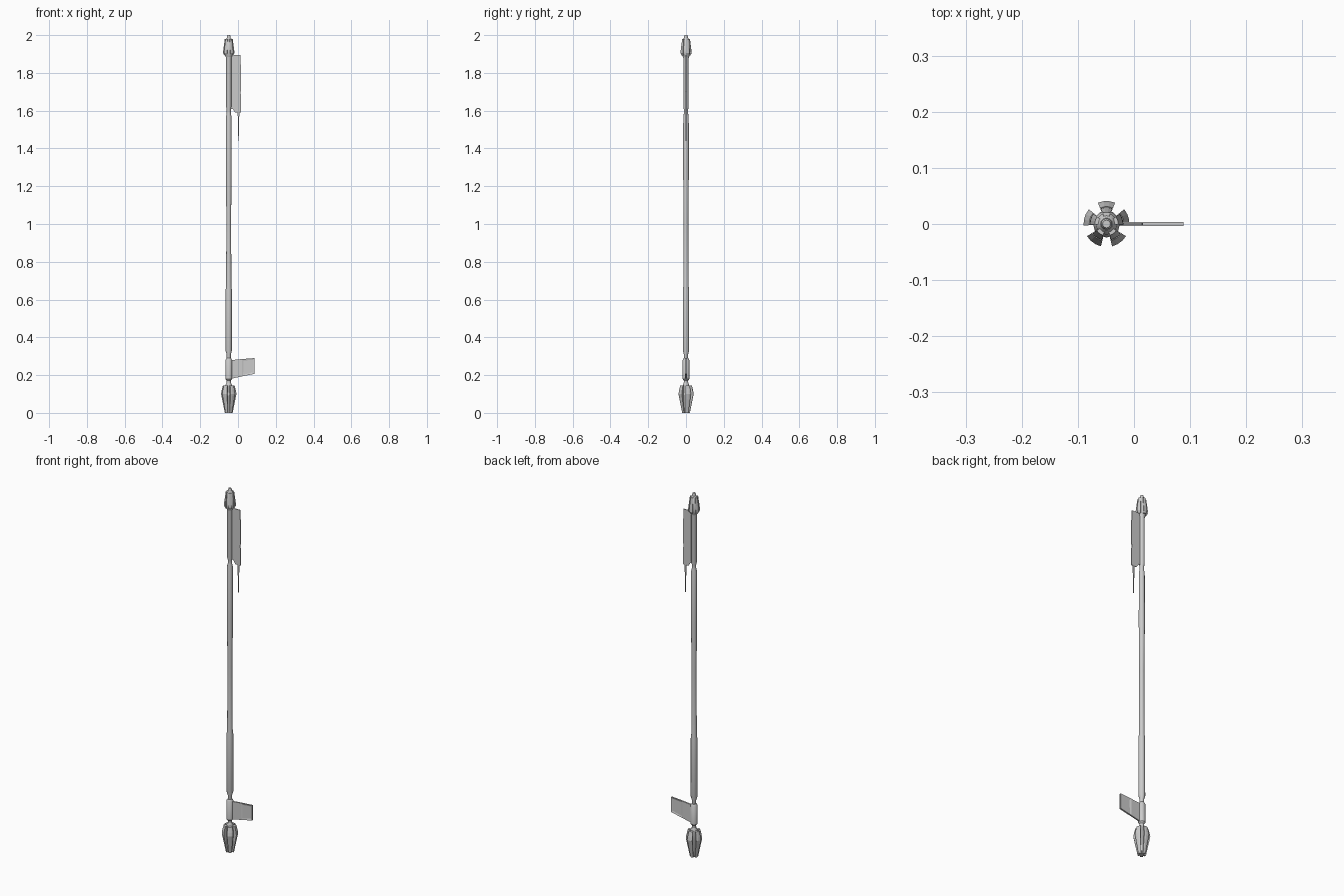
import bpy, bmesh, math
from mathutils import Matrix

if "Cube" in bpy.data.objects:
    bpy.data.objects.remove(bpy.data.objects["Cube"])

CX = -0.049  # staff axis


def finish(bm, name, smooth=False):
    bmesh.ops.remove_doubles(bm, verts=bm.verts, dist=1e-5)
    bmesh.ops.recalc_face_normals(bm, faces=bm.faces)
    me = bpy.data.meshes.new(name)
    bm.to_mesh(me)
    bm.free()
    ob = bpy.data.objects.new(name, me)
    bpy.context.collection.objects.link(ob)
    if smooth:
        bpy.context.view_layer.objects.active = ob
        ob.select_set(True)
        bpy.ops.object.shade_smooth_by_angle(angle=math.radians(35))
        ob.select_set(False)
    return ob


def lathe(name, profile, sides=12):
    """Closed round part from (radius, z) pairs."""
    bm = bmesh.new()
    rings = [[bm.verts.new((CX + r * math.cos(2 * math.pi * i / sides),
                            r * math.sin(2 * math.pi * i / sides), z))
              for i in range(sides)] for r, z in profile]
    for a, b in zip(rings, rings[1:]):
        for i in range(sides):
            j = (i + 1) % sides
            bm.faces.new((a[i], a[j], b[j], b[i]))
    bm.faces.new(rings[0])
    bm.faces.new(rings[-1])
    return finish(bm, name, True)


def flanges(name, profile, half_angle, count=5, segs=3):
    """Ring of wedge-shaped ribs from (inner r, outer r, z) sections."""
    bm = bmesh.new()
    for k in range(count):
        mid = math.pi / 2 + 2 * math.pi * k / count
        angs = [mid + half_angle * (2 * s / segs - 1) for s in range(segs + 1)]
        loops = []
        for ri, ro, z in profile:
            pts = [(ro, a) for a in angs] + [(ri, a) for a in reversed(angs)]
            loops.append([bm.verts.new((CX + r * math.cos(a), r * math.sin(a), z))
                          for r, a in pts])
        n = len(loops[0])
        for a, b in zip(loops, loops[1:]):
            for i in range(n):
                j = (i + 1) % n
                bm.faces.new((a[i], a[j], b[j], b[i]))
        bm.faces.new(loops[0])
        bm.faces.new(loops[-1])
    return finish(bm, name)


def plate(name, outline, half_t, inset=0.0):
    """Flat plate from an (x, z) outline, optionally with a pocket on both sides."""
    bm = bmesh.new()
    f = [bm.verts.new((x, -half_t, z)) for x, z in outline]
    b = [bm.verts.new((x, half_t, z)) for x, z in outline]
    sides = [bm.faces.new(f), bm.faces.new(b[::-1])]
    for i in range(len(f)):
        j = (i + 1) % len(f)
        bm.faces.new((f[i], b[i], b[j], f[j]))
    bmesh.ops.recalc_face_normals(bm, faces=bm.faces)
    if inset:
        bmesh.ops.inset_individual(bm, faces=sides, thickness=inset)
        for face in sides:
            for v in face.verts:
                v.co.y *= 0.4
    return finish(bm, name)


# Shaft with its necks and tapered grip
lathe("shaft", [(0.011, 0.13), (0.011, 0.31), (0.017, 0.33), (0.0165, 0.65),
                (0.014, 0.67), (0.0125, 1.02), (0.015, 1.28), (0.0145, 1.57),
                (0.011, 1.585), (0.011, 1.605), (0.014, 1.62), (0.014, 1.875),
                (0.019, 1.905)])

# Bottom bit: core and five ribs
lathe("bottom_core", [(0.012, 0.0), (0.018, 0.03), (0.023, 0.10),
                      (0.021, 0.135), (0.012, 0.16)])
flanges("bottom_ribs", [(0.008, 0.021, 0.0), (0.010, 0.023, 0.012),
                        (0.015, 0.041, 0.10), (0.015, 0.038, 0.118),
                        (0.015, 0.031, 0.146)], math.radians(22))

# Lower collar and side paddle with recessed panel
lathe("lower_collar", [(0.012, 0.172), (0.018, 0.18), (0.018, 0.28), (0.012, 0.29)])
plate("paddle_root", [(-0.04, 0.18), (0.02, 0.193), (0.02, 0.285), (-0.04, 0.279)], 0.004)
plate("paddle_panel", [(0.02, 0.193), (0.088, 0.207), (0.088, 0.29), (0.02, 0.285)],
      0.004, inset=0.012)

# Head: tapered core, tip and five small ribs
lathe("head_core", [(0.014, 1.88), (0.023, 1.90), (0.024, 1.915),
                    (0.019, 1.975), (0.011, 1.985)])
lathe("head_tip", [(0.010, 1.97), (0.010, 1.99), (0.007, 2.0)])
flanges("head_ribs", [(0.012, 0.023, 1.892), (0.012, 0.030, 1.905),
                      (0.012, 0.029, 1.92), (0.012, 0.021, 1.98)], math.radians(20))

# Upper fin with shallow edge notches, and hanging spike
plate("upper_fin", [(-0.042, 1.61), (-0.028, 1.61), (-0.015, 1.59), (0.016, 1.59),
                    (0.016, 1.685), (0.013, 1.69), (0.013, 1.70), (0.016, 1.705),
                    (0.016, 1.84), (0.014, 1.845), (0.014, 1.895), (-0.042, 1.895)], 0.002)
plate("hanging_spike", [(-0.002, 1.60), (0.002, 1.44), (0.005, 1.44), (0.007, 1.60)], 0.0018)
